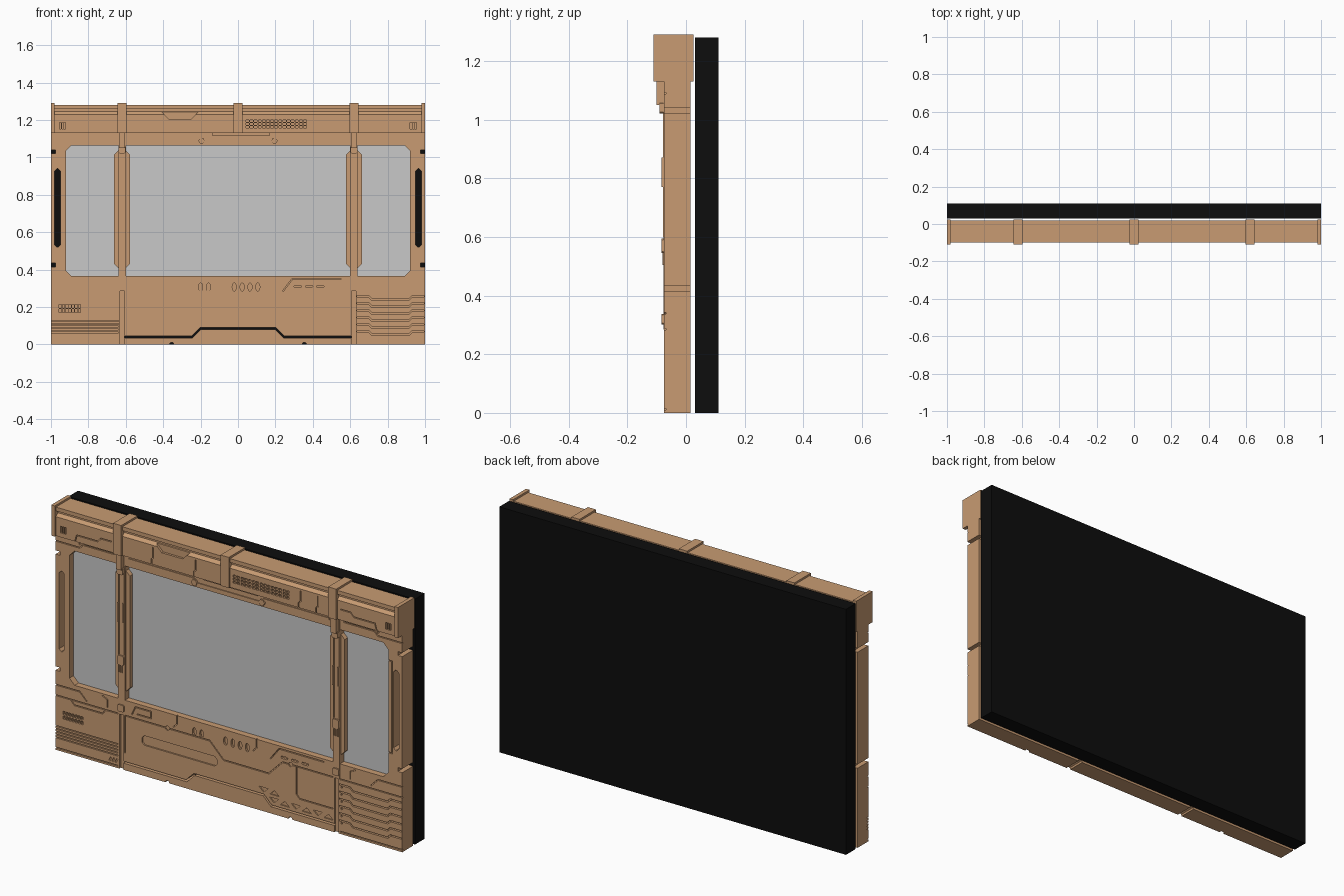
import bpy, bmesh
from math import cos, sin, pi
from mathutils import Vector

cube = bpy.data.objects.get("Cube")
if cube:
    bpy.data.objects.remove(cube, do_unlink=True)


def material(name, red, green, blue):
    mat = bpy.data.materials.new(name)
    mat.use_nodes = True
    mat.diffuse_color = (red, green, blue, 1)
    mat.node_tree.nodes["Principled BSDF"].inputs["Base Color"].default_value = mat.diffuse_color
    return mat


TAN = material("tan_metal", 0.58, 0.33, 0.17)
BLACK = material("black_backing", 0.004, 0.004, 0.004)
GLASS = material("grey_glass", 0.58, 0.58, 0.58)

# Main levels of the wall
EDGE = 1                                # half width
FRONT, BACK = -0.075, 0.015             # wall faces
BEAM_FRONT, BEAM_BACK = -0.1, 0.02      # header faces
SEAM, SILL, LINTEL, BEAM, TOP = 0.285, 0.365, 1.065, 1.13, 1.28
PILLAR = 0.62                           # pillar distance from the middle
PANE = 0.92                             # window half width
LINE, SHALLOW, DEEP, THROUGH = 0.005, 0.006, 0.012, 0.12


# Mesh helpers: outlines are (x, z) points, extruded along y
def add_prism(bm, outline, near_y, far_y):
    near = [bm.verts.new((x, near_y, z)) for x, z in outline]
    far = [bm.verts.new((x, far_y, z)) for x, z in outline]
    faces = [bm.faces.new(near), bm.faces.new(far[::-1])]
    for i, vert in enumerate(near):
        faces.append(bm.faces.new((vert, near[i - 1], far[i - 1], far[i])))
    bmesh.ops.recalc_face_normals(bm, faces=faces)


def make_object(name, bm, mat):
    mesh = bpy.data.meshes.new(name)
    bm.to_mesh(mesh)
    bm.free()
    mesh.materials.append(mat)
    ob = bpy.data.objects.new(name, mesh)
    bpy.context.scene.collection.objects.link(ob)
    return ob


def plate(name, outline, near_y, far_y, mat=TAN):
    bm = bmesh.new()
    add_prism(bm, outline, near_y, far_y)
    return make_object(name, bm, mat)


# Outline rules
def span(left, right, low, high, corner=0):
    if not corner:
        return [(left, low), (right, low), (right, high), (left, high)]
    return [(left + corner, low), (right - corner, low), (right, low + corner), (right, high - corner),
            (right - corner, high), (left + corner, high), (left, high - corner), (left, low + corner)]


def box(x, z, width, height, corner=0):
    return span(x - width / 2, x + width / 2, z - height / 2, z + height / 2, corner)


def oval(x, z, rx, rz, sides=12):
    turn = 2 * pi / sides
    return [(x + rx * cos(i * turn), z + rz * sin(i * turn)) for i in range(sides)]


def stepped(x, z, half, inner, rise):
    """A level line whose middle is shifted by rise, with sloping shoulders."""
    outer = inner + abs(rise)
    return [(x - half, z), (x - outer, z), (x - inner, z + rise),
            (x + inner, z + rise), (x + outer, z), (x + half, z)]


def flip(outline):
    return [(-x, z) for x, z in outline]


def ribbon(path, width):
    path = [Vector(p) for p in path]
    left, right = [], []
    for i, p in enumerate(path):
        after = (path[min(i + 1, len(path) - 1)] - p).normalized()
        before = (p - path[max(i - 1, 0)]).normalized()
        before, after = (before if i else after), (after if after.length else before)
        normal = (before + after).normalized().orthogonal()
        offset = normal * width / 2 / normal.dot(before.orthogonal())
        left.append(p + offset)
        right.append(p - offset)
    return left + right[::-1]


# Cutters are collected for one target, then subtracted in one go
class Carver:
    def __init__(self, target, face):
        self.target, self.face, self.bm = target, face, bmesh.new()

    def cut(self, outline, depth=SHALLOW):
        add_prism(self.bm, outline, self.face - DEEP, self.face + depth)

    def groove(self, path, depth=SHALLOW, width=LINE):
        self.cut(ribbon(path, width), depth)

    def both(self, method, outline, depth=SHALLOW):
        method(outline, depth)
        method(flip(outline), depth)

    def slots(self, x, z, columns, rows, pitch_x, pitch_z):
        for column in range(columns):
            for row in range(rows):
                self.cut(box(x + column * pitch_x, z + row * pitch_z, pitch_x * 0.7, pitch_z * 0.7), DEEP)

    def finish(self):
        tool = make_object("cutter", self.bm, TAN)
        tool.hide_render = True
        mod = self.target.modifiers.new("cuts", "BOOLEAN")
        mod.object, mod.solver, mod.use_self = tool, "EXACT", True
        bpy.context.view_layer.objects.active = self.target
        bpy.ops.object.modifier_apply(modifier=mod.name)
        bpy.data.objects.remove(tool, do_unlink=True)


# Backing slab, window pane and wall body
plate("backing_slab", span(-EDGE, EDGE, 0, TOP), 0.03, 0.11, BLACK)
plate("window_pane", span(-PANE - DEEP, PANE + DEEP, SILL - DEEP, LINTEL + DEEP), -0.042, -0.036, GLASS)
wall = Carver(plate("wall_body", span(-EDGE, EDGE, 0, BEAM + DEEP), FRONT, BACK), FRONT)
cut, groove, both = wall.cut, wall.groove, wall.both

# Openings right through the wall
cut(span(-PANE, PANE, SILL, LINTEL, 0.03), THROUGH)
both(cut, box(0.965, 0.73, 0.03, 0.42, DEEP), THROUGH)
for z in (0.425, 1.03):
    both(cut, box(EDGE, z, 0.05, 0.02), THROUGH)
both(cut, oval(0.355, 0, DEEP, DEEP, 8), THROUGH)
groove(stepped(0, 0.04, PILLAR - DEEP, 0.2, 0.045), THROUGH, 0.01)

# Seams between panels
both(cut, span(PILLAR - DEEP, PILLAR + DEEP, -DEEP, SEAM), DEEP)
both(cut, oval(0.355, SEAM, DEEP, DEEP, 8))
far = EDGE + DEEP
for z in (SEAM, DEEP):
    both(groove, [(far, z), (PILLAR + 0.02, z)])
both(groove, [(far, 0.34), (0.86, 0.34), (0.82, 0.3)])
both(groove, [(0.7, 0.3), (0.7, 0.34), (0.73, 0.355)])
both(groove, [(far, 1.09), (0.86, 1.09), (0.84, 1.11), (PILLAR + 0.04, 1.11)])
both(cut, oval(0.86, 1.11, SHALLOW, SHALLOW, 8))
groove([(PANE, 0.5), (0.94, 0.5), (0.94, 0.98), (PANE, 0.98)])

# Centre lower panel, its recess, hatch and triangles
groove([(-0.6, 0.09), (-0.6, SEAM)] + stepped(0.1, SEAM, 0.5, 0.13, -0.08))
cut(span(-0.5, -0.07, 0.16, 0.21, DEEP), 0.008)
groove([(0.39, SEAM), (0.39, 0.14), (0.41, 0.12), (0.6, 0.12)])
for z, x, count in ((0.1, 0.2, 2), (0.06, 0.26, 6)):
    for i in range(count):
        base, tip = (z, z + 0.024) if i % 2 else (z + 0.024, z)
        cut([(x - 0.027, base), (x + 0.027, base), (x, tip)])
        x += 0.063

# Sill strip with ovals, seams and a slotted cover
for start, count in ((-0.2, 2), (-0.02, 4)):
    for i in range(count):
        cut(oval(start + i * 0.042, 0.307, 0.011, 0.022), DEEP)
groove([(-0.56, 0.3), (-0.54, 0.345), (-0.45, 0.345), (-0.45, 0.31), (-0.53, 0.31)])
for x in (-0.3, 0.16):
    groove([(x, SILL), (x, 0.32), (x - 0.02, 0.3)])
groove([(0.24, SEAM), (0.29, 0.35), (0.55, 0.35)], DEEP)
for i in range(3):
    cut(box(0.32 + i * 0.06, 0.31, 0.04, DEEP, LINE), DEEP)

# Left lower panel: hood, vent slots, louvres and slashes
groove(stepped(-0.81, SEAM, 0.12, 0.08, -0.024))
wall.slots(-0.95, 0.18, 7, 2, 0.017, 0.024)
for i in range(5):
    z = 0.065 + i * 0.015
    groove([(-far, z), (-PILLAR - 0.02, z)], 0.01)
for i in range(3):
    x = -0.69 + i * 0.018
    groove([(x, 0.027), (x + 0.01, 0.047)], SHALLOW, 0.008)

# Right lower panel: stepped louvres
for i in range(6):
    z = 0.257 - i * 0.0375
    groove(stepped(0.815, z, 0.18, 0.1, -0.016), DEEP, 0.007)
    cut(oval(0.65, z - DEEP, LINE, LINE, 6))
wall.finish()

# Lintel trim
trim = stepped(0, 1.105, 0.58, 0.18, -0.02)
plate("lintel_trim", ribbon(trim, DEEP), FRONT - LINE, FRONT + LINE)
for x in (-0.195, 0.195):
    plate("lintel_bolt", oval(x, 1.09, 0.017, 0.017, 6), FRONT - 0.01, FRONT + LINE)
plate("lintel_block", span(-0.14, 0.17, 1.118, BEAM + LINE), FRONT - 0.01, FRONT + LINE)

# Header beam: a side profile with an overhanging lip, swept along x
lip = TOP - 0.02
profile = [(BEAM_BACK, BEAM), (BEAM_FRONT, BEAM), (BEAM_FRONT, lip - 0.03), (BEAM_FRONT + 0.015, lip - 0.015),
           (BEAM_FRONT + 0.015, lip), (BEAM_FRONT, lip), (BEAM_FRONT, TOP), (BEAM_BACK, TOP)]
bm = bmesh.new()
add_prism(bm, profile, -EDGE + 0.01, EDGE - 0.01)
for vert in bm.verts:
    vert.co.x, vert.co.y = vert.co.y, vert.co.x
bmesh.ops.recalc_face_normals(bm, faces=bm.faces)
header = Carver(make_object("header_beam", bm, TAN), BEAM_FRONT)

# Header recess, vents and seams
header.cut(stepped(-0.31, lip - LINE, 0.09, 0.06, -0.05)[1:-1], DEEP)
header.slots(0.05, 1.163, 15, 3, 0.022, 0.016)
for x in (-0.95, 0.925):
    header.slots(x, 1.17, 3, 1, DEEP, 0.05)
for x in (-0.43, -0.185, 0.42, 0.52):
    header.groove([(x, 1.1), (x, 1.155), (x + 0.01, 1.165), (x + 0.01, 1.22)])
header.both(header.groove, [(0.66, 1.185), (0.72, 1.185), (0.74, 1.165), (0.86, 1.165), (0.88, 1.1)])
header.finish()

# Header clamps
for x, width in ((0, 0.048), (PILLAR, 0.046), (-PILLAR, 0.046), (0.99, 0.02), (-0.99, 0.02)):
    plate("header_clamp", span(x - width / 2, x + width / 2, BEAM, TOP + 0.01), -0.11, 0.025)

# Window pillars: wings, rib, and fittings standing proud of it
for side, x in (("right", -PILLAR), ("left", PILLAR)):
    def fitting(name, outline, proud):
        plate(f"{side}_pillar_{name}", outline, FRONT - proud, FRONT + 0.045)
    fitting("wings", span(x - 0.042, x + 0.042, 0.4, 1.045, 0.03), -0.009)
    fitting("rib", span(x - 0.02, x + 0.02, SEAM, BEAM), 0.001)
    for rail in (x - 0.014, x + 0.014):
        fitting("rail", box(rail, 0.81, 0.008, 0.42), 0.004)
        fitting("grip", box(rail, 0.82, 0.008, 0.1), 0.009)
    fitting("block", box(x, 0.57, 0.036, 0.05, SHALLOW), 0.009)
    for i in range(4):
        fitting("fin", box(x - DEEP + i * 0.008, 0.53, 0.004, 0.05), 0.005)
    fitting("foot", box(x, 0.32, 0.036, 0.036, LINE), 0.008)
    fitting("cap", box(x, 1.04, 0.036, 0.04, SHALLOW), 0.015)
    fitting("neck", span(x - 0.015, x + 0.015, 1.05, BEAM), 0.025)
